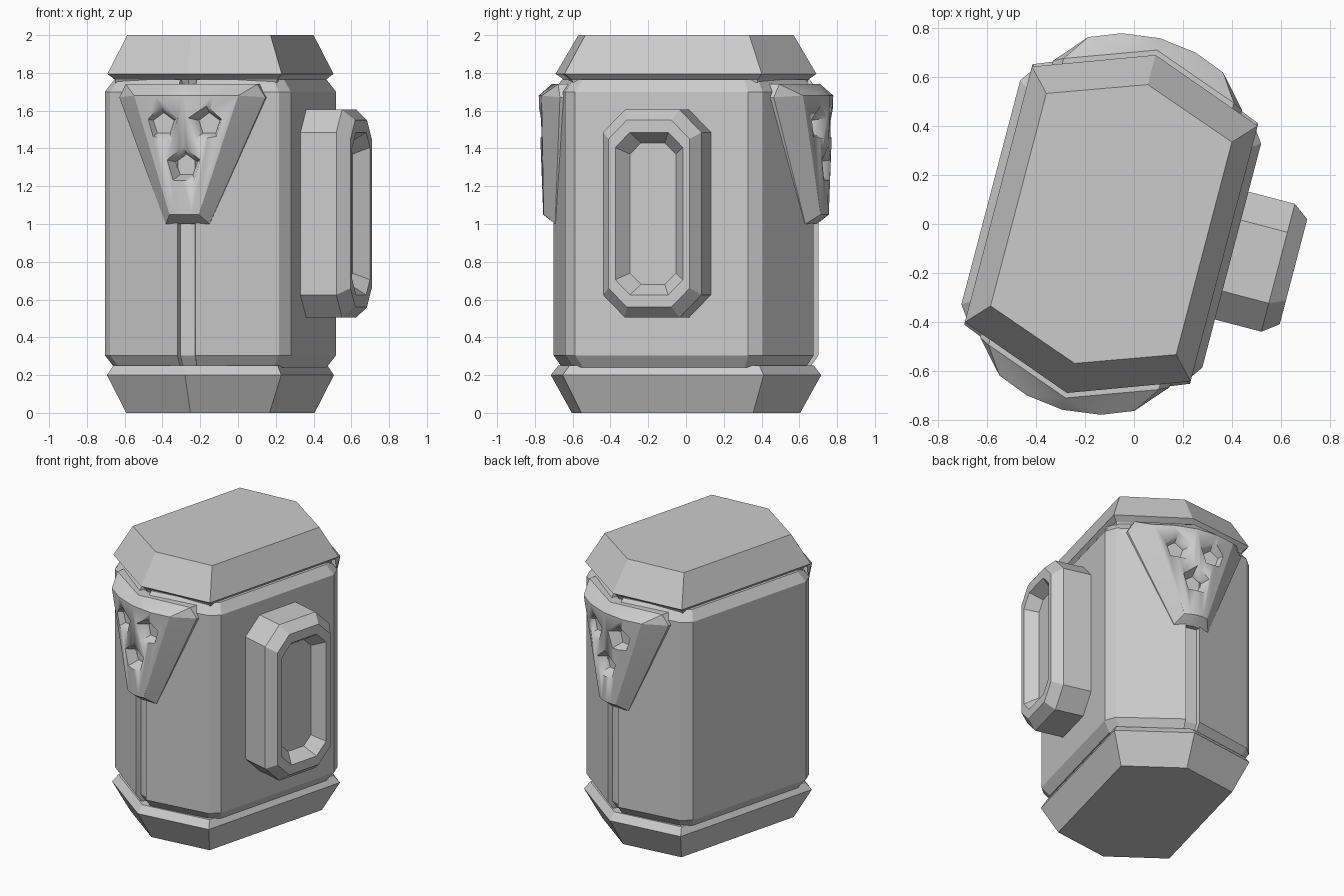
import bpy, bmesh, math
from mathutils import Matrix, Vector

if "Cube" in bpy.data.objects:
    bpy.data.objects.remove(bpy.data.objects["Cube"])

# whole model is turned slightly about z
PLACE = Matrix.Translation((-0.093, 0, 0)) @ Matrix.Rotation(math.radians(-14.7), 4, 'Z')
grey = bpy.data.materials.new("plain_grey")
grey.diffuse_color = (0.6, 0.6, 0.6, 1)
grey.use_nodes = True
grey.node_tree.nodes["Principled BSDF"].inputs["Base Color"].default_value = grey.diffuse_color


def finish(name, bm, angle=25):
    bmesh.ops.recalc_face_normals(bm, faces=bm.faces)
    me = bpy.data.meshes.new(name)
    bm.to_mesh(me)
    bm.free()
    me.materials.append(grey)
    ob = bpy.data.objects.new(name, me)
    bpy.context.collection.objects.link(ob)
    ob.matrix_world = PLACE
    bpy.ops.object.select_all(action='DESELECT')
    ob.select_set(True)
    bpy.context.view_layer.objects.active = ob
    bpy.ops.object.shade_smooth_by_angle(angle=math.radians(angle))
    return ob


def loft(name, rings):
    """Skin a list of equal-length point rings and cap both ends."""
    bm = bmesh.new()
    rows = [[bm.verts.new(p) for p in r] for r in rings]
    n = len(rows[0])
    for a, b in zip(rows, rows[1:]):
        for i in range(n):
            j = (i + 1) % n
            bm.faces.new((a[i], a[j], b[j], b[i]))
    bm.faces.new(rows[0][::-1])
    bm.faces.new(rows[-1])
    return finish(name, bm)


def hexagon(w, y, tip, z):
    return [(w, -y, z), (w, y, z), (0, tip, z), (-w, y, z), (-w, -y, z), (0, -tip, z)]


# end caps
loft("bottom_cap", [hexagon(.392, .47, .625, 0), hexagon(.477, .55, .74, .2),
                    hexagon(.45, .52, .70, .25)])
loft("top_cap", [hexagon(.44, .50, .66, 1.74), hexagon(.445, .51, .67, 1.765),
                 hexagon(.477, .54, .714, 1.795), hexagon(.392, .449, .589, 2)])

# body with a narrow groove down the front and back
quarter = [(.509, .473), (.462, .54), (.049, .712), (.04, .68)]
back = quarter + [(-x, y) for x, y in quarter[::-1]]
outline = back + [(-x, -y) for x, y in back]


def body_ring(z, inset):
    return [(x * (1 - inset / .509), y * (1 - inset / .7), z) for x, y in outline]


loft("body", [body_ring(.24, .045), body_ring(.305, 0), body_ring(1.70, 0), body_ring(1.765, .045)])


# side pack: long octagon with a sunken centre
def octagon(x, w, h, c):
    pts = [(w, h - c), (w - c, h), (c - w, h), (-w, h - c),
           (-w, c - h), (c - w, -h), (w - c, -h), (w, c - h)]
    return [(x, y, 1.055 + z) for y, z in pts]


loft("side_pack", [octagon(.48, .27, .55, .12), octagon(.705, .27, .55, .12),
                   octagon(.77, .222, .495, .10), octagon(.77, .185, .43, .08),
                   octagon(.69, .125, .375, .06)])


def pentagon_cutter(s, x, z):
    bm = bmesh.new()
    rings = []
    for y, r in ((.705, .06), (.85, .14)):
        rings.append([bm.verts.new((x + r * math.sin(k * math.tau / 5), s * y,
                                    z + r * math.cos(k * math.tau / 5))) for k in range(5)])
    a, b = rings
    for i in range(5):
        j = (i + 1) % 5
        bm.faces.new((a[i], a[j], b[j], b[i]))
    bm.faces.new(a[::-1])
    bm.faces.new(b)
    ob = finish("hole_cutter", bm)
    ob.hide_render = True
    return ob


# curved tapering shields with three pentagonal holes, front and back
for s, label in ((-1, "front"), (1, "back")):
    pts = []
    for t, drop in ((-1, .07), (-.55, .02), (0, 0), (.55, .02), (1, .07)):
        pts += [(t * .285, .785 - drop, 1.68), (t * .08, .775 - drop * .25, 1.05),
                (t * .36, .735 - abs(t) * .13, 1.74), (t * .12, .715 - abs(t) * .03, 1.0)]
    for m in (-1, 1):
        pts += [(m * .40, .585, 1.67), (m * .36, .5, 1.74), (m * .40, .5, 1.67), (m * .12, .5, 1.0)]
    bm = bmesh.new()
    for x, y, z in pts:
        bm.verts.new((x, s * y, z))
    res = bmesh.ops.convex_hull(bm, input=bm.verts[:])
    loose = [v for v in bm.verts if not v.link_faces]
    bmesh.ops.delete(bm, geom=loose, context='VERTS')
    shield = finish(label + "_shield", bm)
    for x, z in ((-.125, 1.53), (.125, 1.53), (0, 1.31)):
        cutter = pentagon_cutter(s, x, z)
        mod = shield.modifiers.new("hole", 'BOOLEAN')
        mod.object = cutter
        mod.operation = 'DIFFERENCE'
        mod.solver = 'EXACT'
        bpy.context.view_layer.objects.active = shield
        bpy.ops.object.modifier_apply(modifier=mod.name)
        bpy.data.objects.remove(cutter, do_unlink=True)
